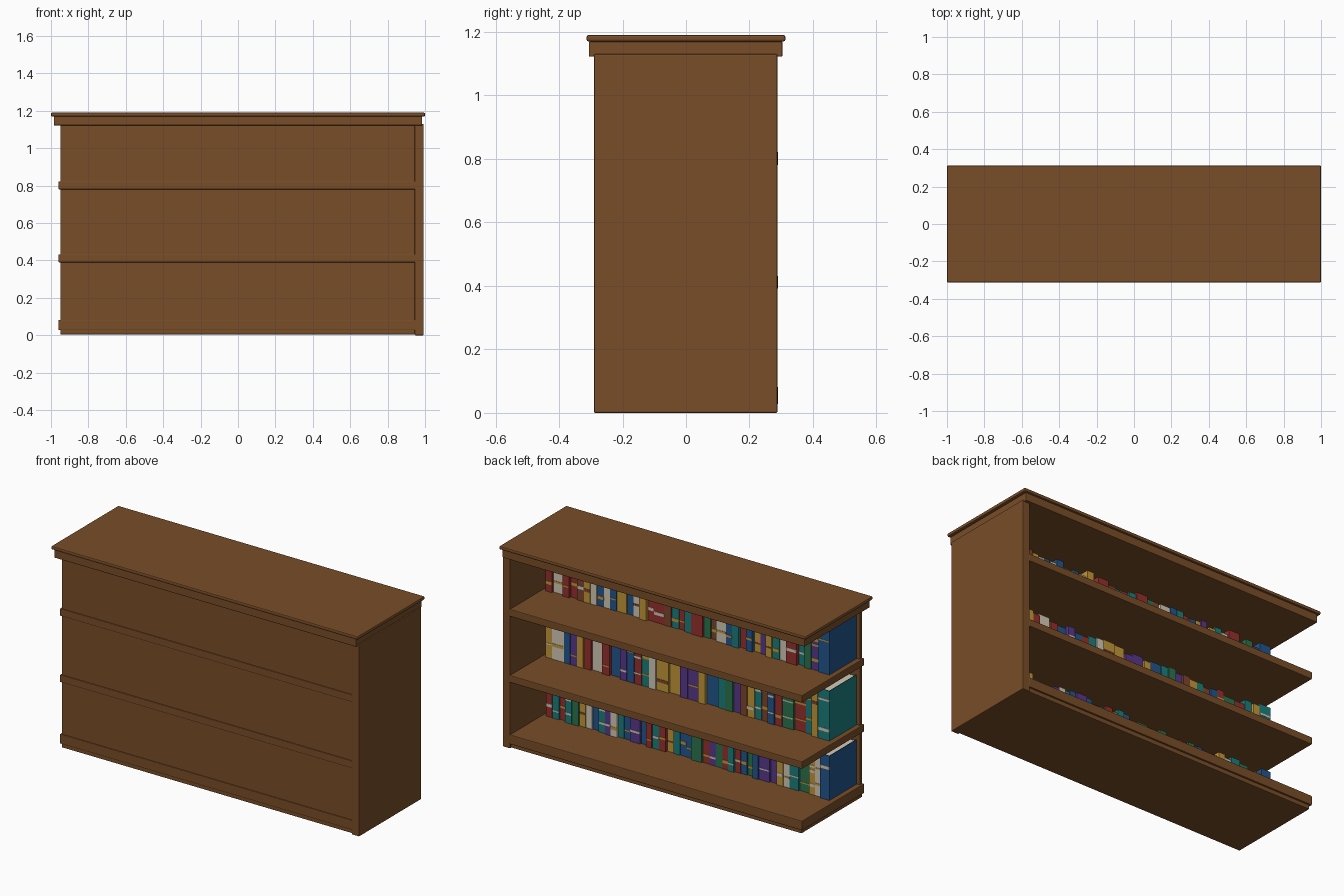
import bpy, bmesh, random
from mathutils import Vector

random.seed(4)
if "Cube" in bpy.data.objects:
    bpy.data.objects.remove(bpy.data.objects["Cube"])


def material(name, rgb):
    mat = bpy.data.materials.new(name)
    mat.use_nodes = True
    mat.diffuse_color = (*rgb, 1)
    mat.node_tree.nodes["Principled BSDF"].inputs["Base Color"].default_value = (*rgb, 1)
    return mat


MATS = {
    "wood": material("wood", (.19, .075, .021)),
    "red": material("red_cloth", (.3, .03, .025)),
    "blue": material("blue_cloth", (.016, .09, .27)),
    "green": material("green_cloth", (.025, .17, .075)),
    "teal": material("teal_cloth", (.012, .21, .21)),
    "purple": material("purple_cloth", (.1, .04, .26)),
    "mustard": material("mustard_cloth", (.55, .31, .04)),
    "cream": material("cream_paper", (.66, .6, .48)),
    "rust": material("rust_cloth", (.21, .06, .025)),
}
NAMES = list(MATS)
CLOTHS = {name[0]: name for name in NAMES if name != "rust"} | {"n": "rust"}


def add_box(bm, x, y, z, colour):
    """Box between (min, max) pairs, painted one colour."""
    size = Vector((x[1] - x[0], y[1] - y[0], z[1] - z[0]))
    verts = bmesh.ops.create_cube(bm, size=1)["verts"]
    for v in verts:
        v.co = Vector(a * b for a, b in zip(v.co, size)) + Vector((sum(x), sum(y), sum(z))) / 2
    for f in {f for v in verts for f in v.link_faces}:
        f.material_index = NAMES.index(colour)


def finish(name, bm, mats):
    mesh = bpy.data.meshes.new(name)
    bm.to_mesh(mesh)
    bm.free()
    for mat in mats:
        mesh.materials.append(mat)
    obj = bpy.data.objects.new(name, mesh)
    bpy.context.collection.objects.link(obj)
    return obj


def plank(name, x, y, z, bevel=.004):
    bm = bmesh.new()
    add_box(bm, x, y, z, "wood")
    mod = finish(name, bm, [MATS["wood"]]).modifiers.new("soft_edges", "BEVEL")
    mod.width, mod.segments = bevel, 2


# Case: one closed end, a full panel across the front, open at the other end
plank("left_side_panel", (.945, .993), (-.29, .288), (0, 1.13))
plank("front_panel", (-.95, .95), (-.284, -.264), (.005, 1.13), .002)
plank("base_board", (-.95, .95), (-.281, .28), (.003, .04))
plank("top_trim", (-.985, .985), (-.306, .304), (1.122, 1.17))
plank("top_board", (-1, 1), (-.313, .313), (1.17, 1.19), .006)

LOWER, MIDDLE, UPPER = .083, .433, .823
for label, top, thick in (("lower", LOWER, .056), ("middle", MIDDLE, .043), ("upper", UPPER, .043)):
    plank(label + "_shelf", (-.96, .95), (-.29, .29), (top - thick, top))


def add_book(bm, x, width, z, height, front, back, colour):
    """Hard covers and spine around a paper block, with bands on the spine."""
    t = .004
    x0, x1 = x, x + width
    add_box(bm, (x0, x0 + t), (back, front), (z, z + height), colour)
    add_box(bm, (x1 - t, x1), (back, front), (z, z + height), colour)
    add_box(bm, (x0 + t, x1 - t), (front - t, front), (z, z + height), colour)
    add_box(bm, (x0 + t, x1 - t), (back + .005, front - t), (z + .006, z + height - .006), "cream")
    trim = random.choice(("mustard", "cream", "mustard"))
    if trim == colour:
        trim = "rust"
    style = random.choice(((), (.2, .8), (.3, .7), (.72,), (.25, .62, .75)))
    for level in style:
        mid = z + height * level
        half = random.choice((.004, .006, .009))
        add_box(bm, (x0 + .001, x1 - .001), (front - t, front + .002), (mid - half, mid + half), trim)


# Book rows, spines towards the open back; one letter per cloth colour from the
# open end, capitals for thick volumes
ROWS = (
    ("lower_books", LOWER, (.22, .262), "BcmGTcmpPbgbrtrgprGbbtmrtrbPbtcptbcmgtrtr"),
    ("middle_books", MIDDLE, (.25, .295), "TmtRGrbntmnpgtBmPpMMctrbpBrCrmpbCm"),
    ("upper_books", UPPER, (.23, .27), "BpgtRctmpmbrtbCngRtrtnRrmcbMbcbcmnrrCr"),
)
for name, z, heights, letters in ROWS:
    bm = bmesh.new()
    widths = [random.uniform(.9, 1.1) * (1.6 if c.isupper() else 1) for c in letters]
    unit = 1.855 / sum(widths)
    x = -.93
    for i, (letter, width) in enumerate(zip(letters, widths)):
        height = random.uniform(*heights) if i else heights[1]
        front = random.uniform(-.025, -.005) if i else -.008
        add_book(bm, x, width * unit - .002, z, height, front, -.262, CLOTHS[letter.lower()])
        x += width * unit
    finish(name, bm, MATS.values())
